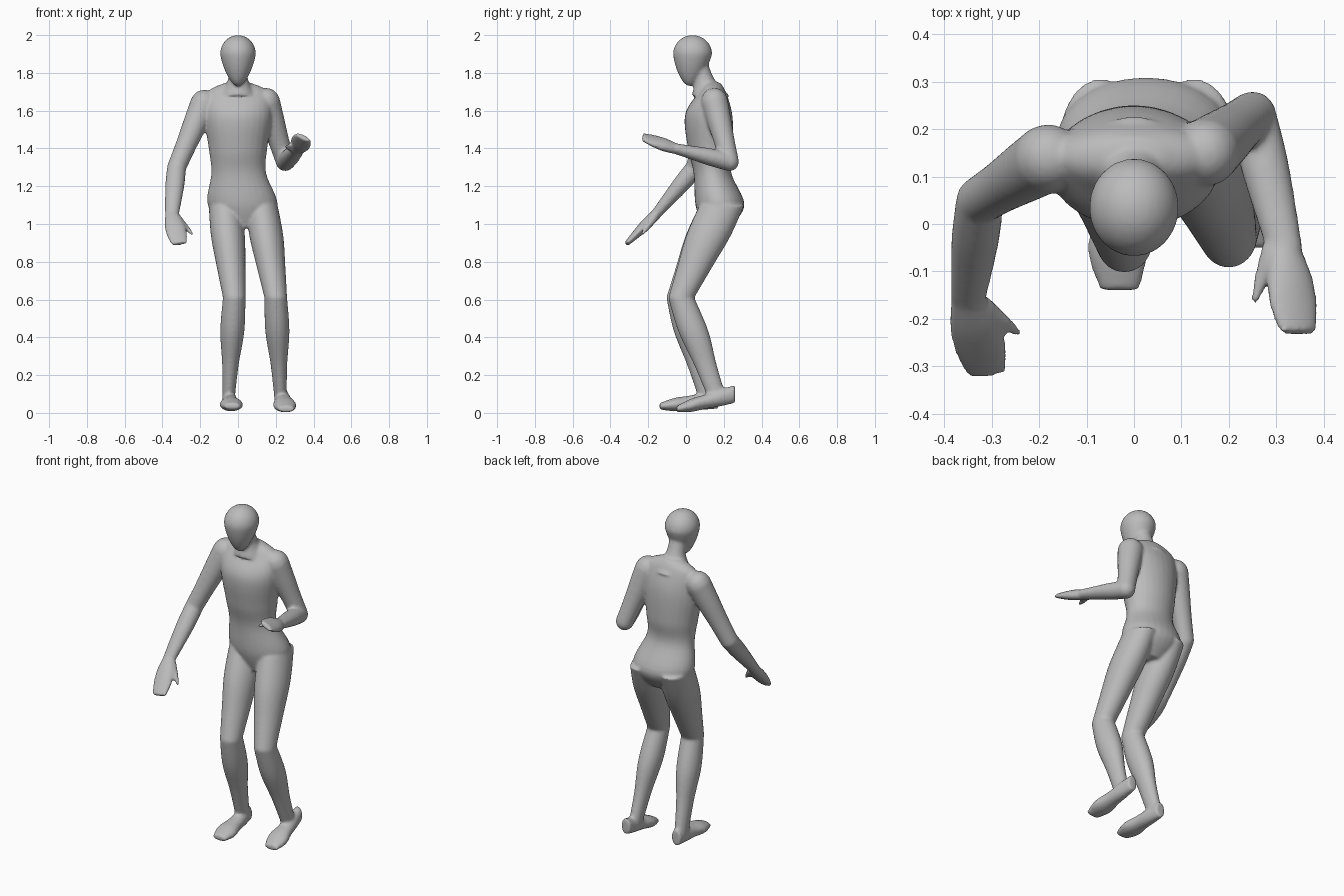
import bpy, bmesh
from math import cos, sin, tau
from mathutils import Matrix, Vector

cube = bpy.data.objects.get("Cube")
if cube:
    bpy.data.objects.remove(cube, do_unlink=True)

SIDES = 28   # points around each cross-section
STEPS = 6    # interpolated sections between given ones
ACROSS, FORWARD, UP = Vector((1, 0, 0)), Vector((0, -1, 0)), Vector((0, 0, 1))
bm = bmesh.new()


def spline(before, start, end, after, t):
    """Smooth interpolation between start and end."""
    slope_in, slope_out = (end - before) / 2, (after - start) / 2
    rise = end - start
    return (start + slope_in * t + (3 * rise - 2 * slope_in - slope_out) * t ** 2
            + (slope_in + slope_out - 2 * rise) * t ** 3)


def loft(rings, axis, side=ACROSS):
    """Closed tube through rings of (x, y, z, half width, half depth)."""
    padded = [rings[0], *rings, rings[-1]]
    sections = [[spline(*values, step / STEPS) for values in zip(*padded[i:i + 4])]
                for i in range(len(rings) - 1) for step in range(STEPS)]
    sections.append(rings[-1])
    width_axis = (side - axis * side.dot(axis)).normalized()
    depth_axis = axis.cross(width_axis)
    loops = []
    for *centre, width, depth in sections:
        angles = [tau * k / SIDES for k in range(SIDES)]
        loops.append([bm.verts.new(Vector(centre) + width_axis * width * cos(a)
                                   + depth_axis * depth * sin(a)) for a in angles])
    for near, far in zip(loops, loops[1:]):
        for k in range(SIDES):
            bm.faces.new((near[k - 1], near[k], far[k], far[k - 1]))
    bm.faces.new(loops[0])
    bm.faces.new(loops[-1])


def bone(start, end, widths, flat=(1, 1), axis=None, side=ACROSS):
    """Straight limb with widths spread evenly from start to end.

    flat is the depth to width ratio at each end.
    """
    start, end = Vector(start), Vector(end)
    rings = []
    for i, width in enumerate(widths):
        t = i / (len(widths) - 1)
        ratio = flat[0] ** (1 - t) * flat[1] ** t
        rings.append((*start.lerp(end, t), width, width * ratio))
    loft(rings, axis or (end - start).normalized(), side)


def ball(centre, radius):
    """Sphere for a rounded joint; returns its vertices."""
    return bmesh.ops.create_uvsphere(bm, u_segments=SIDES, v_segments=SIDES, radius=radius,
                                     matrix=Matrix.Translation(centre))["verts"]


def leg(hip, knee, ankle, heel, toe):
    """Thigh and shin with level sections, then the foot."""
    bone(hip, knee, (.085, .09, .076, .06), (1.4, 1.15), UP)
    bone(knee, ankle, (.06, .064, .044, .033), (1.15, 1.5), UP)
    bone(heel, toe, (.03, .04, .048, .062, .042), (1.6, .4), FORWARD)


def arm(shoulder, elbow, wrist, fingertips, palm_side):
    """Upper arm, forearm and flat hand, with round joints."""
    ball(shoulder, .07)
    bone(shoulder, elbow, (.072, .064, .055, .05))
    ball(elbow, .05)
    bone(elbow, wrist, (.05, .051, .045, .037), (1, .75))
    bone(wrist, fingertips, (.037, .053, .055, .043), (.75, .3), side=palm_side)


def thumb(root, tip):
    bone(root, tip, (.021, .018, .015, .009))
    ball(tip, .009)


# Head: a sphere whose lower half is drawn down and tapered to the chin
skull = Vector((0, .035, 1.9))
radius = .095
for vert in ball(skull, radius):
    offset = (vert.co - skull) / radius
    drop = min(offset.z, 0)
    taper = 1 + .3 * drop
    offset.x *= taper
    offset.y = offset.y * taper * 1.09 + .15 * drop
    offset.z += .8 * drop + .05 * max(offset.z, 0)
    vert.co = skull + offset * radius

# Neck
bone((0, .07, 1.84), (0, .13, 1.68), (.05, .055, .1), axis=UP)

# Torso: shoulders, chest, waist and pelvis, as (y, z, half width, half depth)
torso = [(.14, 1.75, .06, .04), (.14, 1.7, .16, .07), (.12, 1.58, .18, .125),
         (.13, 1.4, .155, .12), (.14, 1.27, .145, .1), (.18, 1.1, .185, .13),
         (.16, .98, .09, .07)]
# The pelvis shifts sideways below the waist
loft([(max(1.3 - z, 0) / 8, y, z, width, depth) for y, z, width, depth in torso], UP)

# Right leg, then left leg with its heel lifted
leg((-.07, .19, 1.1), (-.02, -.035, .61), (-.05, .115, .08), (-.05, .17, .07), (-.03, -.14, .035))
leg((.125, .19, 1.1), (.2, -.025, .61), (.225, .165, .08), (.225, .26, .1), (.255, -.05, .02))

# Right arm hanging forward
arm((-.18, .14, 1.64), (-.325, .05, 1.3), (-.35, -.16, 1.05), (-.31, -.315, .895), ACROSS)
thumb((-.32, -.17, 1.03), (-.245, -.23, .95))

# Left arm bent at the elbow, hand tilted with its inner edge raised
arm((.15, .15, 1.65), (.25, .23, 1.33), (.32, -.06, 1.4), (.345, -.23, 1.46), Vector((2, 0, -1)))
thumb((.29, -.05, 1.4), (.255, -.16, 1.41))

# Fuse the parts into one soft skin
bmesh.ops.recalc_face_normals(bm, faces=bm.faces)
mesh = bpy.data.meshes.new("body")
bm.to_mesh(mesh)
bm.free()
body = bpy.data.objects.new("body", mesh)
bpy.context.scene.collection.objects.link(body)

remesh = body.modifiers.new("fuse", 'REMESH')
remesh.mode = 'VOXEL'
remesh.voxel_size = .008
remesh.use_smooth_shade = True
soften = body.modifiers.new("soften", 'SMOOTH')
soften.factor = .5
soften.iterations = 8

# Plain grey clay
grey = bpy.data.materials.new("grey clay")
grey.use_nodes = True
colour = (.5, .5, .5, 1)
grey.diffuse_color = colour
grey.node_tree.nodes["Principled BSDF"].inputs["Base Color"].default_value = colour
mesh.materials.append(grey)
